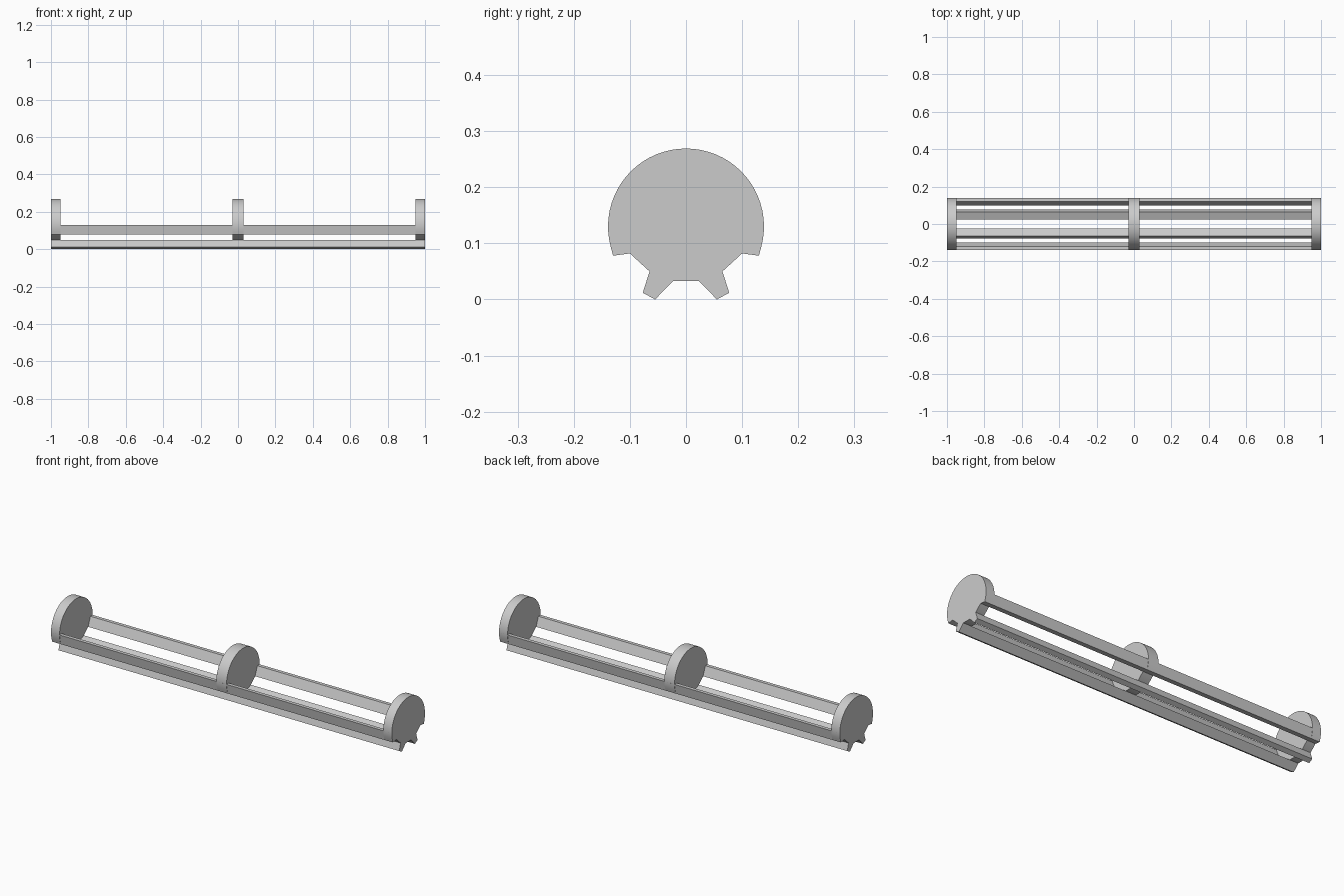
import bpy
import math

cube = bpy.data.objects.get("Cube")
if cube:
    bpy.data.objects.remove(cube, do_unlink=True)

# Single plain grey
GREY = (0.6, 0.6, 0.6, 1)
grey = bpy.data.materials.new("plain grey")
grey.use_nodes = True
grey.diffuse_color = GREY
grey.node_tree.nodes["Principled BSDF"].inputs["Base Color"].default_value = GREY

RADIUS, CENTRE_Z = 0.139, 0.13


def extrude_x(name, profile, x0, x1):
    """Solid prism from a counter-clockwise (y, z) profile between x0 and x1."""
    n = len(profile)
    verts = [(x, y, z) for x in (x0, x1) for y, z in profile]
    faces = [tuple(reversed(range(n))), tuple(range(n, 2 * n))]
    faces += [(i, (i + 1) % n, n + (i + 1) % n, n + i) for i in range(n)]
    mesh = bpy.data.meshes.new(name)
    mesh.from_pydata(verts, [], faces)
    mesh.materials.append(grey)
    obj = bpy.data.objects.new(name, mesh)
    bpy.context.collection.objects.link(obj)
    bpy.ops.object.select_all(action="DESELECT")
    obj.select_set(True)
    bpy.context.view_layer.objects.active = obj
    bpy.ops.object.shade_smooth_by_angle(angle=math.radians(25))
    return obj


def mirrored(profile):
    return [(-y, z) for y, z in reversed(profile)]


# Corner points of the rails, on the back (+y) half
lower_rail = [(0.055, 0), (0.077, 0.012), (0.065, 0.05), (0.023, 0.033)]
side_rail = [(0.1, 0.082), (0.13, 0.078), (0.139, 0.13), (0.12, 0.13)]

# Round plate: flat foot, notched shoulders, then the big arc
shoulder = [(0.023, 0.033), (0.065, 0.05), (0.1, 0.082), (0.13, 0.078)]
start = math.atan2(0.078 - CENTRE_Z, 0.13)
STEPS = 40
arc = []
for i in range(1, STEPS):
    a = start + (math.pi - 2 * start) * i / STEPS
    arc.append((RADIUS * math.cos(a), CENTRE_Z + RADIUS * math.sin(a)))
plate = shoulder + arc + mirrored(shoulder)

for name, x0, x1 in (("right_end_plate", -1, -0.95),
                     ("middle_plate", -0.03, 0.03),
                     ("left_end_plate", 0.95, 1)):
    extrude_x(name, plate, x0, x1)

# Long rails tying the plates together
for label, profile in (("lower", lower_rail), ("side", side_rail)):
    extrude_x("back_" + label + "_rail", profile, -1, 1)
    extrude_x("front_" + label + "_rail", mirrored(profile), -1, 1)
